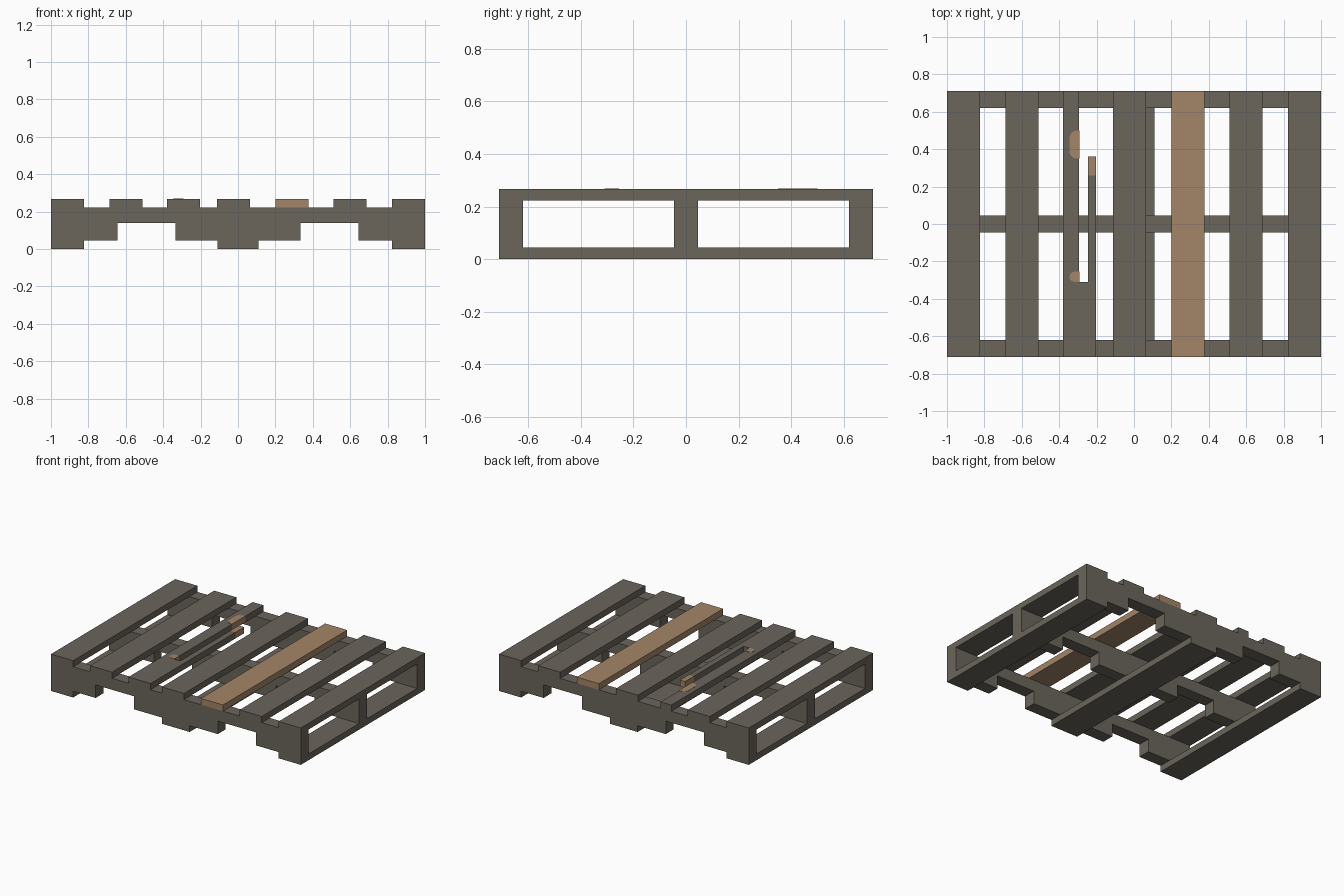
import bpy
import bmesh
from math import sin, cos, pi

cube = bpy.data.objects.get("Cube")
if cube:
    bpy.data.objects.remove(cube, do_unlink=True)


def make_material(name, rgb):
    m = bpy.data.materials.new(name)
    m.use_nodes = True
    color = (*rgb, 1)
    m.diffuse_color = color
    bsdf = next(n for n in m.node_tree.nodes if n.type == 'BSDF_PRINCIPLED')
    bsdf.inputs["Base Color"].default_value = color
    bsdf.inputs["Roughness"].default_value = 0.9
    return m


GREY = make_material("weathered grey wood", (0.146, 0.132, 0.107))
TAN = make_material("fresh tan wood", (0.366, 0.235, 0.136))


def prism(name, outline, to_3d, depth, mat):
    """Extrude a flat outline; to_3d places its points, depth is the extrusion."""
    bm = bmesh.new()
    face = bm.faces.new([bm.verts.new(to_3d(*p)) for p in outline])
    result = bmesh.ops.extrude_face_region(bm, geom=[face])
    verts = [g for g in result["geom"] if isinstance(g, bmesh.types.BMVert)]
    bmesh.ops.translate(bm, verts=verts, vec=depth)
    bmesh.ops.recalc_face_normals(bm, faces=bm.faces)
    mesh = bpy.data.meshes.new(name)
    bm.to_mesh(mesh)
    bm.free()
    mesh.materials.append(mat)
    obj = bpy.data.objects.new(name, mesh)
    bpy.context.collection.objects.link(obj)
    return obj


def slab(name, outline, z0, z1, mat):
    return prism(name, outline, lambda x, y: (x, y, z0), (0, 0, z1 - z0), mat)


def rect(x0, x1, y0, y1):
    return [(x0, y0), (x1, y0), (x1, y1), (x0, y1)]


# Main levels: bottom boards, stringers, deck boards
HALF = 0.71
Z_BOTTOM, Z_DECK, Z_TOP = 0.045, 0.222, 0.267
WIDE = 0.177

# Bottom boards
for name, x0, x1 in (("right", -1, -0.823), ("middle", -0.11, 0.11), ("left", 0.823, 1)):
    slab(f"bottom_board_{name}", rect(x0, x1, -HALF, HALF), 0, Z_BOTTOM, GREY)

# Notched stringers running side to side
half_profile = [(0.335, Z_BOTTOM), (0.335, 0.139), (0.643, 0.139), (0.643, Z_BOTTOM),
                (1, Z_BOTTOM), (1, Z_DECK)]
profile = half_profile + [(-x, z) for x, z in reversed(half_profile)]
for name, y in (("front", -0.665), ("middle", 0), ("back", 0.665)):
    prism(f"stringer_{name}", profile, lambda x, z: (x, y - 0.045, z), (0, 0.09, 0), GREY)

# Whole deck boards, one of them a fresh replacement
for i, x in enumerate((-1, -0.688, -0.112, 0.2, 0.51, 0.823)):
    fresh = x == 0.2
    slab("replacement_board" if fresh else f"deck_board_{i + 1}",
         rect(x, x + WIDE, -HALF, HALF), Z_DECK, Z_TOP, TAN if fresh else GREY)

# Broken deck board with a long split and a thin splinter
EDGE, SPLIT, SIDE, SPLIT_END = -0.294, -0.245, -0.203, -0.31
broken = [(-0.38, -HALF), (SIDE, -HALF), (SIDE, 0.26), (SPLIT, 0.26),
          (SPLIT, SPLIT_END), (EDGE, SPLIT_END), (EDGE, HALF), (-0.38, HALF)]
slab("broken_board", broken, Z_DECK, Z_TOP, GREY)
slab("splinter_tip", rect(SPLIT, SIDE, 0.26, 0.36), Z_DECK, Z_TOP, TAN)


# Rounded chips of exposed wood along the split
def chip(name, y0, y1, r):
    x0 = -0.345
    outline = [(EDGE + 0.002, y0), (EDGE + 0.002, y1)]
    for cy, start in ((y1 - r, pi / 2), (y0 + r, pi)):
        for k in range(7):
            a = start + k * pi / 12
            outline.append((x0 + r + r * cos(a), cy + r * sin(a)))
    slab(name, outline, Z_DECK + 0.004, Z_TOP + 0.002, TAN)


chip("large_chip", 0.35, 0.5, 0.04)
chip("small_chip", SPLIT_END + 0.001, -0.255, 0.027)
